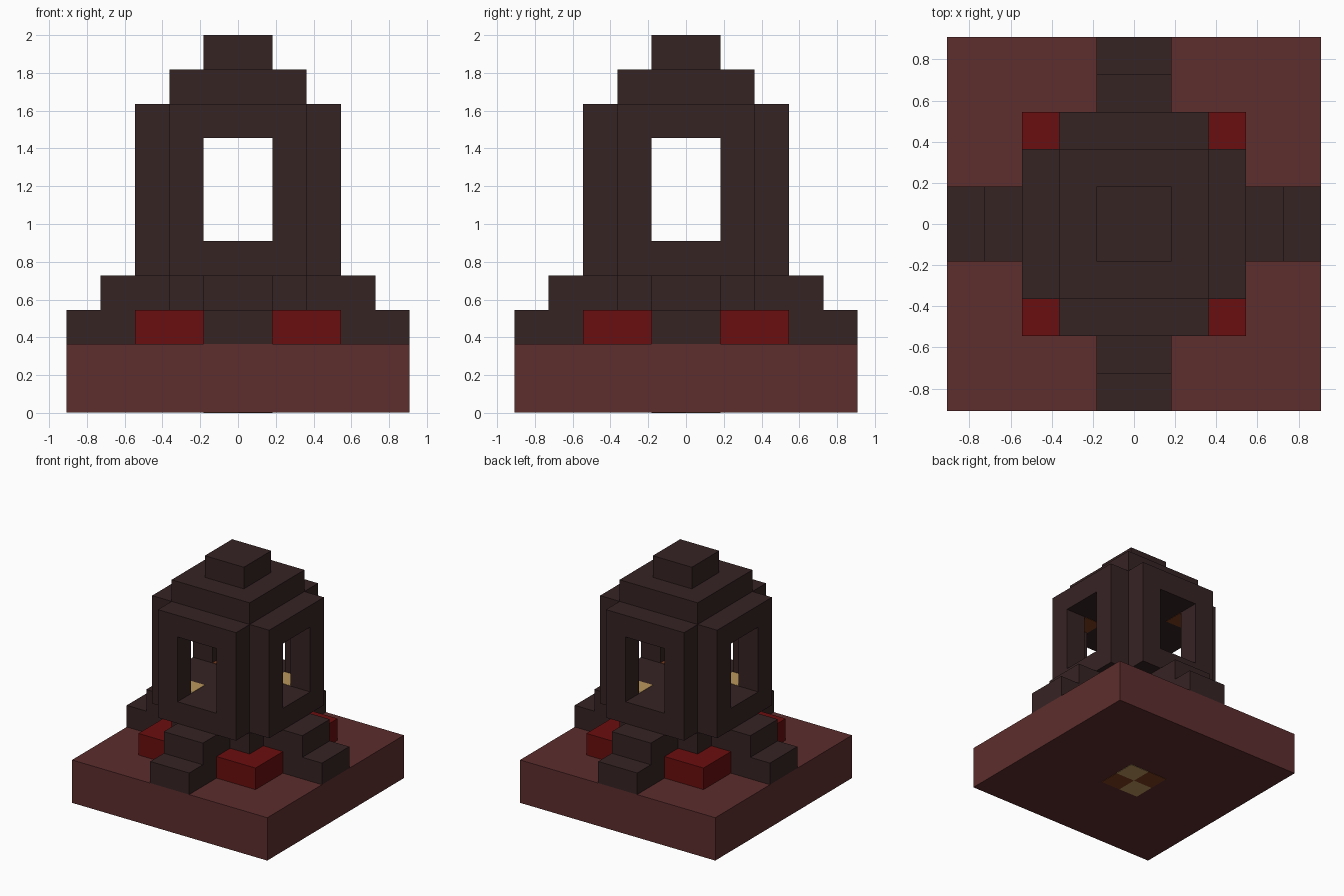
import bpy
import bmesh
from math import pi
from mathutils import Matrix, Vector

U = 2 / 11  # one building block

cube = bpy.data.objects.get("Cube")
if cube:
    bpy.data.objects.remove(cube, do_unlink=True)


def material(name, rgb):
    linear = [((c / 255 + 0.055) / 1.055) ** 2.4 for c in rgb]
    mat = bpy.data.materials.new(name)
    mat.use_nodes = True
    mat.diffuse_color = (*linear, 1)
    mat.node_tree.nodes["Principled BSDF"].inputs["Base Color"].default_value = (*linear, 1)
    return mat


DARK = material("dark stone", (54, 35, 36))
BASE = material("reddish stone", (93, 45, 45))
RED = material("deep red", (106, 14, 14))
TAN = material("tan", (186, 150, 92))
BROWN = material("orange brown", (125, 62, 30))


def finish(name, bm, mat, turn=0):
    """Scale from blocks to units, turn about the centre and link."""
    bm.transform(Matrix.Rotation(turn * pi / 2, 4, "Z") @ Matrix.Scale(U, 4))
    bmesh.ops.recalc_face_normals(bm, faces=bm.faces)
    mesh = bpy.data.meshes.new(name)
    bm.to_mesh(mesh)
    bm.free()
    mesh.materials.append(mat)
    obj = bpy.data.objects.new(name, mesh)
    bpy.context.collection.objects.link(obj)
    return obj


def box(name, low, high, mat, turn=0):
    low, high = Vector(low), Vector(high)
    bm = bmesh.new()
    bmesh.ops.create_cube(bm, size=1)
    bm.transform(Matrix.Translation((low + high) / 2) @ Matrix.Diagonal((*(high - low), 1)))
    return finish(name, bm, mat, turn)


def prism(name, profile, x0, x1, mat, turn=0):
    """Extrude a (y, z) profile along x."""
    bm = bmesh.new()
    face = bm.faces.new([bm.verts.new((x0, y, z)) for y, z in profile])
    out = bmesh.ops.extrude_face_region(bm, geom=[face])["geom"]
    bmesh.ops.translate(bm, vec=(x1 - x0, 0, 0),
                        verts=[v for v in out if isinstance(v, bmesh.types.BMVert)])
    return finish(name, bm, mat, turn)


def window_wall(name, turn):
    """Wall panel with a rectangular opening."""
    bm = bmesh.new()
    rings = [[bm.verts.new((sx * w, -3, z)) for sx, z in
              ((-1, z0), (1, z0), (1, z1), (-1, z1))]
             for w, z0, z1 in ((2, 4, 9), (1, 5, 8))]
    outer, inner = rings
    faces = [bm.faces.new((outer[i], outer[(i + 1) % 4], inner[(i + 1) % 4], inner[i]))
             for i in range(4)]
    out = bmesh.ops.extrude_face_region(bm, geom=faces)["geom"]
    bmesh.ops.translate(bm, vec=(0, 1, 0),
                        verts=[v for v in out if isinstance(v, bmesh.types.BMVert)])
    return finish(name, bm, DARK, turn)


# Base and central tower
T = 0.015  # thickness of the coloured inlays
box("base_slab", (-5, -5, T), (5, 5, 2), BASE)
box("tower_core", (-2, -2, 2), (2, 2, 5), DARK)
box("roof", (-2, -2, 8), (2, 2, 10), DARK)
box("roof_cap", (-1, -1, 10), (1, 1, 11), DARK)

# Parts repeated on each side
stair_profile = [(-5, 2), (-5, 3), (-4, 3), (-4, 4), (-2, 4), (-2, 2)]
for turn, side in enumerate(("front", "left", "back", "right")):
    window_wall(side + "_window_wall", turn)
    prism(side + "_stairs", stair_profile, -1, 1, DARK, turn)
    box(side + "_corner_block", (1, -3, 2), (3, -1, 3), RED, turn)

    # Checkered inlays under the base, on the chamber floor and its ceiling
    mat = TAN if turn % 2 else BROWN
    box(side + "_base_inlay", (0, -1, 0), (1, 0, T), mat, turn)
    box(side + "_floor_inlay", (1, -2, 5), (2, -1, 5 + T), mat, turn)
    box(side + "_ceiling_inlay", (1, -2, 8 - T), (2, -1, 8), mat, turn)
